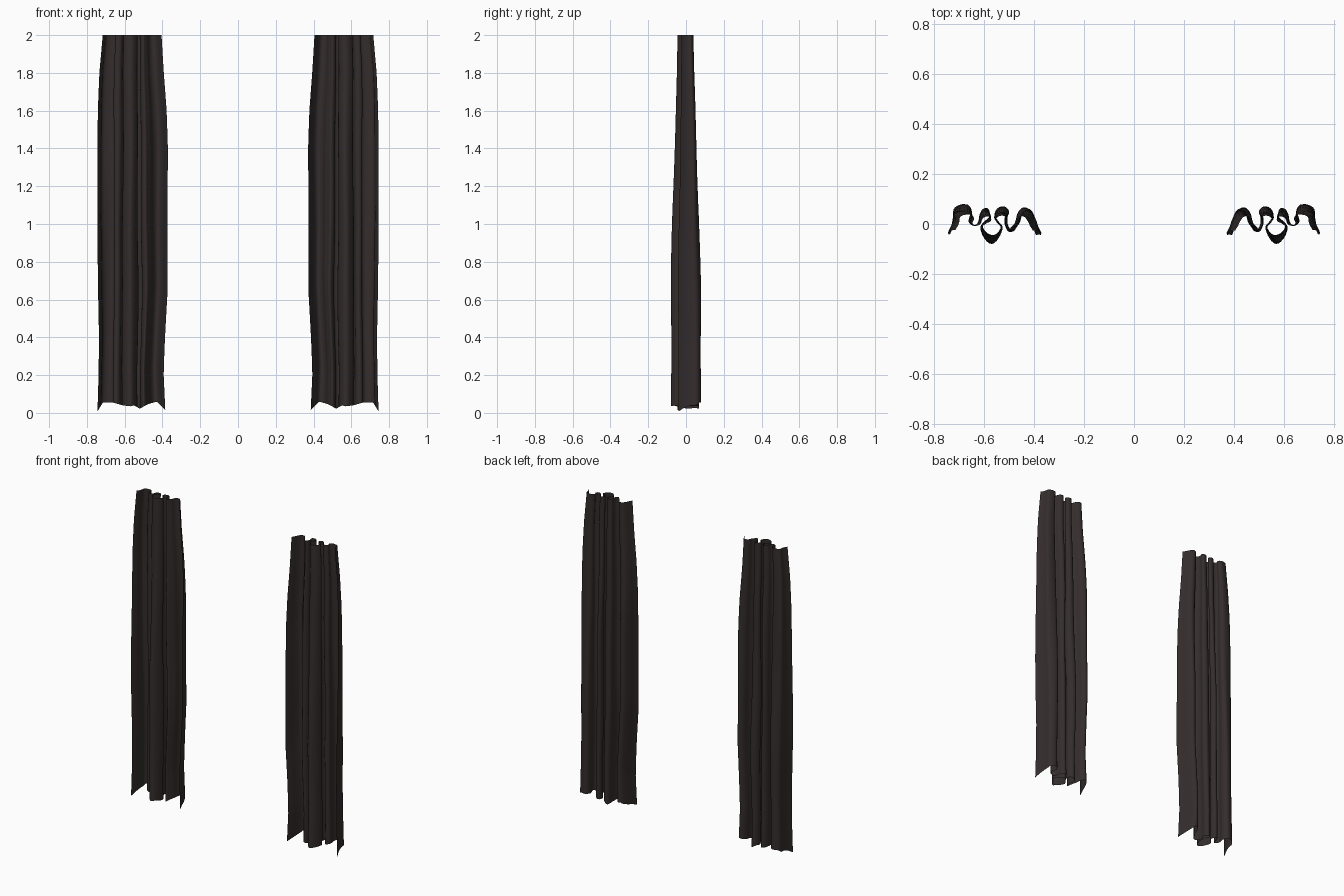
import bpy, bmesh, math
from mathutils import Vector

if "Cube" in bpy.data.objects:
    bpy.data.objects.remove(bpy.data.objects["Cube"])

cloth = bpy.data.materials.new("dark brown cloth")
cloth.diffuse_color = (0.035, 0.026, 0.026, 1)
cloth.use_nodes = True
cloth.node_tree.nodes["Principled BSDF"].inputs["Base Color"].default_value = cloth.diffuse_color

# Pleated cross-section of the right curtain near the floor (x, y)
PLEATS = [(.375, -.045), (.388, -.01), (.396, .02), (.412, .058), (.432, .066), (.452, .045),
          (.462, .01), (.475, -.012), (.49, -.032), (.508, -.012), (.513, .02), (.506, .05),
          (.522, .07), (.546, .062), (.557, .035), (.545, .01), (.53, -.015), (.545, -.058),
          (.57, -.08), (.598, -.058), (.613, -.015), (.598, .01), (.577, .03), (.583, .06),
          (.602, .062), (.616, .04), (.622, .008), (.64, -.006), (.66, .01), (.652, .05),
          (.668, .078), (.7, .076), (.722, .06), (.725, .03), (.732, -.005), (.745, -.04)]

# Height, left edge, right edge, pleat depth
LEVELS = [(0, .385, .744, 1.0), (.2, .394, .738, .98), (.4, .386, .736, .97), (.65, .372, .741, .97),
          (1.0, .374, .745, .88), (1.4, .371, .744, .74), (1.6, .378, .742, .66),
          (1.8, .393, .734, .57), (2.0, .405, .716, .52)]

# Hem height along the curtain width
HEM = [(.375, .015), (.42, .06), (.47, .045), (.515, .022), (.55, .04), (.57, .035),
       (.61, .04), (.66, .055), (.715, .055), (.745, .008)]


def catmull(pts, steps):
    """Smooth curve through the points."""
    out = []
    for i in range(len(pts) - 1):
        p0, p1 = Vector(pts[max(i - 1, 0)]), Vector(pts[i])
        p2, p3 = Vector(pts[i + 1]), Vector(pts[min(i + 2, len(pts) - 1)])
        for s in range(steps):
            t = s / steps
            out.append(.5 * (2 * p1 + (p2 - p0) * t + (2 * p0 - 5 * p1 + 4 * p2 - p3) * t * t
                             + (3 * p1 - p0 - 3 * p2 + p3) * t ** 3))
    return out + [Vector(pts[-1])]


def lookup(table, v):
    """Linear interpolation of a table row by its first column."""
    for a, b in zip(table, table[1:]):
        if v <= b[0]:
            t = max(0, (v - a[0]) / (b[0] - a[0]))
            return [p + (q - p) * t for p, q in zip(a, b)]
    return table[-1]


def curtain(name, side):
    bm = bmesh.new()
    path = catmull(PLEATS, 3)
    rows, n = [], 32
    for r in range(n + 1):
        k = r / n
        _, left, right, depth = lookup(LEVELS, 2 * k)
        row = []
        for p in path:
            u = (p.x - .375) / .37
            hem = lookup(HEM, p.x)[1]
            # gentle drift of the folds down the cloth
            drift = .004 * math.sin(7 * k + 9 * u) * math.sin(math.pi * u)
            x = left + (right - left) * u + drift
            y = p.y * depth + .003 * math.sin(9 * k + 14 * u) * math.sin(math.pi * k) - .003 * k
            row.append(bm.verts.new((side * x, y, hem + (2 - hem) * k)))
        rows.append(row)
    for a, b in zip(rows, rows[1:]):
        for i in range(len(path) - 1):
            quad = [a[i], a[i + 1], b[i + 1], b[i]]
            bm.faces.new(quad if side > 0 else quad[::-1])
    me = bpy.data.meshes.new(name)
    bm.to_mesh(me)
    bm.free()
    me.materials.append(cloth)
    for f in me.polygons:
        f.use_smooth = True
    ob = bpy.data.objects.new(name, me)
    bpy.context.collection.objects.link(ob)


# Mirrored pair of curtains
curtain("left_curtain", -1)
curtain("right_curtain", 1)
